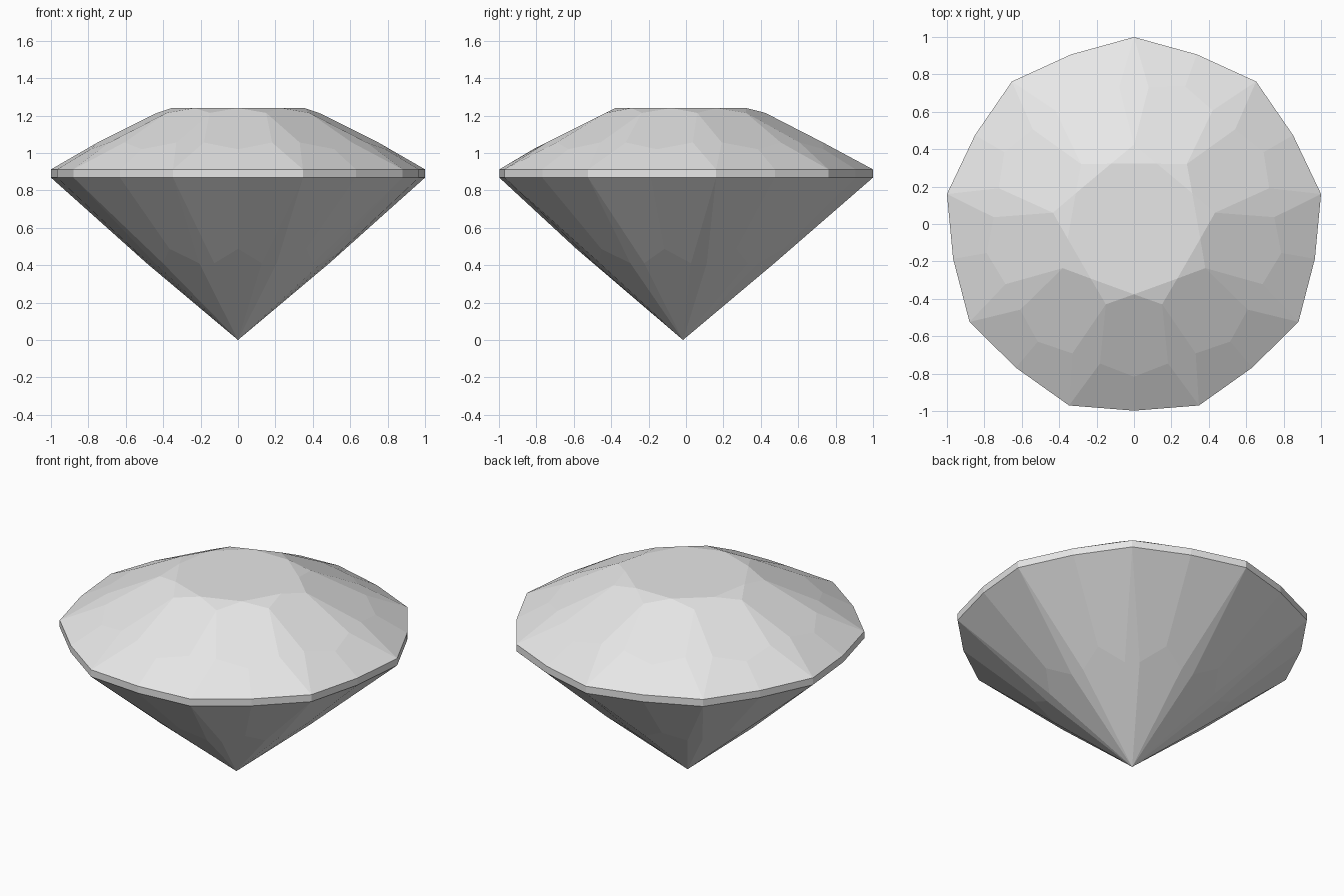
import bpy
import bmesh
from math import cos, sin, radians

if "Cube" in bpy.data.objects:
    bpy.data.objects.remove(bpy.data.objects["Cube"], do_unlink=True)

FOLDS = 9                 # rotational repeats of the cut
STEP = 360 / FOLDS
CENTRE_Y = -0.016         # a nine-fold outline is off-centre in its bounding box

# One plain stone colour
stone = bpy.data.materials.new("pale_grey_stone")
stone.use_nodes = True
colour = (0.8, 0.8, 0.8, 1)
stone.diffuse_color = colour
stone.node_tree.nodes["Principled BSDF"].inputs["Base Color"].default_value = colour

bm = bmesh.new()


def ring(radius, z, offset):
    """Nine points, turned by offset degrees from the corner directions."""
    angles = [radians(90 + offset + i * STEP) for i in range(FOLDS)]
    return [bm.verts.new((radius * cos(a), radius * sin(a) + CENTRE_Y, z)) for a in angles]


def facets(side):
    """Kite, main facet and two girdle facets per repeat; returns the girdle rings."""
    corner, mid, left, right, main, inner_kite, inner_main = side
    for i in range(FOLDS):
        n = (i + 1) % FOLDS
        bm.faces.new((corner[i], left[i], inner_kite[i], right[i]))
        loop = [inner_main[i], inner_kite[i], left[i], main[i], right[n], inner_kite[n]]
        bm.faces.new(list(dict.fromkeys(loop)))
        bm.faces.new((corner[i], mid[i], main[i], left[i]))
        bm.faces.new((mid[i], corner[n], right[n], main[i]))


half = STEP / 2
# Crown
table = ring(0.36, 1.24, half)
star = ring(0.44, 1.214, 0)
top_corner, top_mid = ring(1.0155, 0.912, 0), ring(0.982, 0.912, half)
facets((top_corner, top_mid, ring(0.752, 1.056, 6), ring(0.752, 1.056, -6),
        ring(0.8, 1.02, half), star, table))
bm.faces.new(table)
for i in range(FOLDS):
    bm.faces.new((table[i - 1], star[i], table[i]))

# Pavilion, meeting in one point
tip = bm.verts.new((0, CENTRE_Y, 0))
low_corner, low_mid = ring(1.0155, 0.868, 0), ring(0.982, 0.868, half)
facets((low_corner, low_mid, ring(0.49, 0.41, 5), ring(0.49, 0.41, -5),
        ring(0.57, 0.487, half), [tip] * FOLDS, [tip] * FOLDS))

# Girdle band
for i in range(FOLDS):
    n = (i + 1) % FOLDS
    bm.faces.new((top_corner[i], top_mid[i], low_mid[i], low_corner[i]))
    bm.faces.new((top_mid[i], top_corner[n], low_corner[n], low_mid[i]))

bmesh.ops.recalc_face_normals(bm, faces=bm.faces)
mesh = bpy.data.meshes.new("cut_gemstone")
bm.to_mesh(mesh)
bm.free()
mesh.materials.append(stone)
gem = bpy.data.objects.new("cut_gemstone", mesh)
bpy.context.collection.objects.link(gem)
